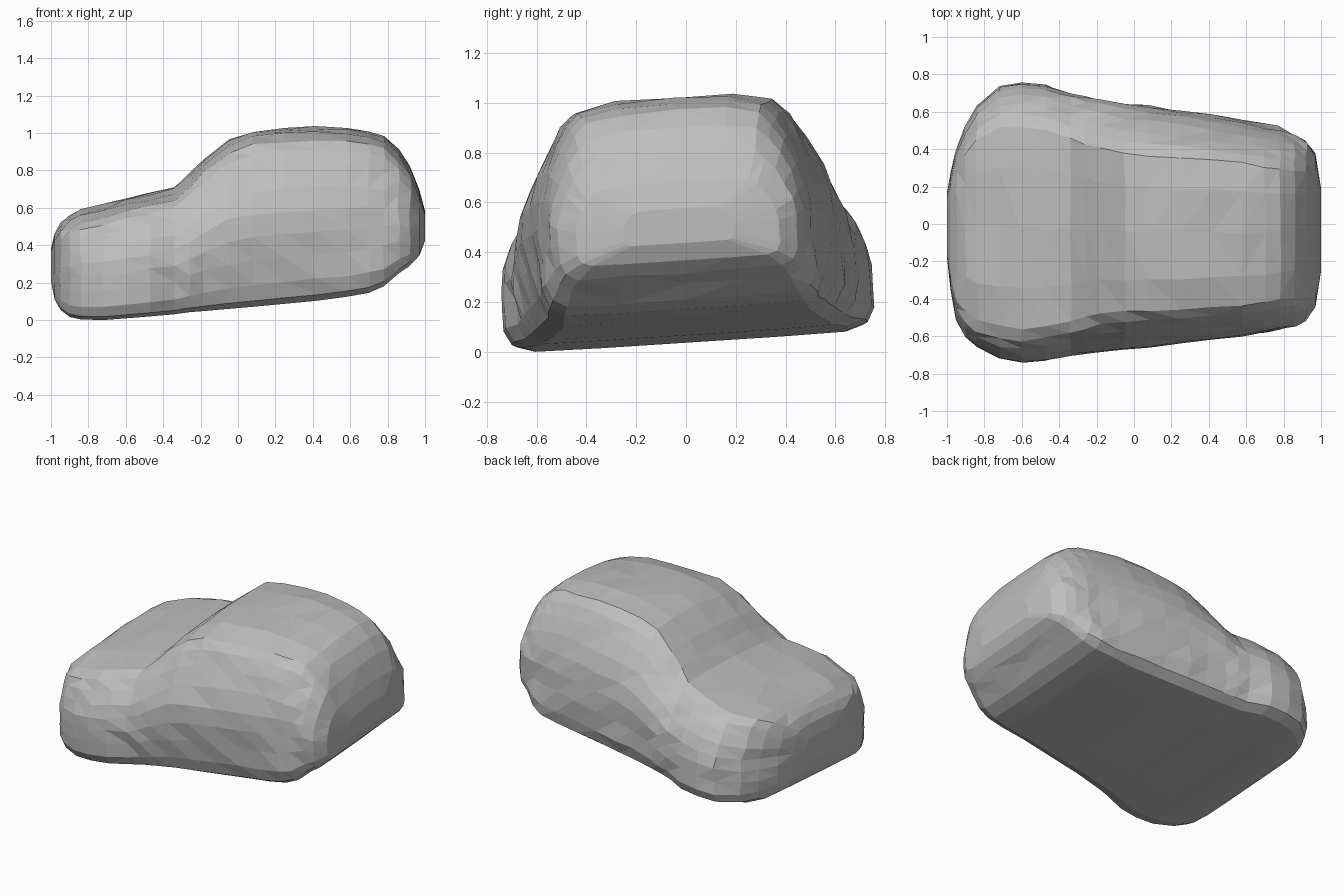
import bpy
import bmesh
import random
from mathutils import Vector

random.seed(4)
cube = bpy.data.objects.get("Cube")
if cube:
    bpy.data.objects.remove(cube, do_unlink=True)

# Single clay-like body colour
grey = bpy.data.materials.new("plain_grey")
grey.use_nodes = True
tone = (0.52, 0.52, 0.52, 1)
grey.diffuse_color = tone
grey.node_tree.nodes["Principled BSDF"].inputs["Base Color"].default_value = tone

# Stations along the length: x, underside, crown, side -y, side +y, roof width ratio
stations = [
    (-1.0, .21, .37, -.18, .16, .9), (-.98, .12, .45, -.36, .27, .9),
    (-.95, .075, .50, -.52, .39, .9), (-.90, .04, .54, -.61, .51, .9),
    (-.84, .03, .57, -.665, .62, .89), (-.72, .03, .60, -.725, .725, .87),
    (-.6, .04, .63, -.745, .745, .86), (-.47, .05, .66, -.735, .735, .84),
    (-.34, .06, .69, -.715, .70, .82), (-.26, .07, .76, -.70, .685, .80),
    (-.18, .075, .84, -.685, .67, .78), (-.05, .085, .95, -.665, .65, .77),
    (.08, .095, .99, -.65, .635, .77), (.25, .11, 1.01, -.63, .61, .78),
    (.42, .125, 1.015, -.61, .585, .78), (.58, .145, 1.01, -.585, .555, .79),
    (.70, .165, .99, -.565, .53, .79), (.78, .20, .96, -.55, .51, .79),
    (.86, .265, .89, -.53, .485, .80), (.92, .31, .80, -.50, .455, .81),
    (.97, .36, .68, -.43, .385, .85), (1.0, .43, .57, -.24, .20, .88),
]
# Half outline: width, height, and how much the roof ratio applies
half = [(0, 0, 0), (.5, 0, 0), (.86, .005, 0), (.96, .045, 0), (1, .14, 0),
        (1, .29, 0), (1, .43, 0), (.99, .56, .08), (.985, .69, .35),
        (.98, .81, .75), (.95, .90, 1), (.84, .96, 1), (.5, .995, 1), (0, 1, 1)]
ROLL = 0.065


def ring(bm, x, low, high, right, left, roof):
    """One closed cross-section, leaning slightly towards -y."""
    verts = []
    loop = [(p, left) for p in half] + [(p, right) for p in half[-2:0:-1]]
    for (w, h, blend), side in loop:
        y = side * w * (1 + blend * (roof - 1))
        z = low + h * (high - low)
        verts.append(bm.verts.new((x, y - ROLL * (z - .3), z + ROLL * y)))
    return verts


def body_shell():
    bm = bmesh.new()
    rings = [ring(bm, *s) for s in stations]
    for a, b in zip(rings, rings[1:]):
        for i in range(len(a)):
            j = (i + 1) % len(a)
            bm.faces.new((a[i], a[j], b[j], b[i]))
    bm.faces.new(rings[0])
    bm.faces.new(rings[-1])

    # Softly swollen wheel corners, with the sill tucked in between them
    for v in bm.verts:
        if v.co.z < .4 and abs(v.co.y) > .4:
            if -.35 < v.co.x < .55:
                v.co.y *= .96 if v.co.z < .2 else .985
            elif .6 < v.co.x < .8:
                v.co.y *= 1.02
    # Uneven hand-shaped facets, calmer on the flat underside
    for v in bm.verts:
        if v.co.z > .2 and abs(v.co.x) < .97:
            v.co += Vector(random.uniform(-.007, .007) for _ in range(3))
    bmesh.ops.triangulate(bm, faces=bm.faces[:], quad_method='SHORT_EDGE')
    bmesh.ops.recalc_face_normals(bm, faces=bm.faces[:])
    mesh = bpy.data.meshes.new("car_body")
    bm.to_mesh(mesh)
    bm.free()
    mesh.materials.append(grey)
    obj = bpy.data.objects.new("car_body", mesh)
    bpy.context.collection.objects.link(obj)
    return obj


# Rest the body on the ground
body = body_shell()
low = min(v.co.z for v in body.data.vertices)
for v in body.data.vertices:
    v.co.z -= low
